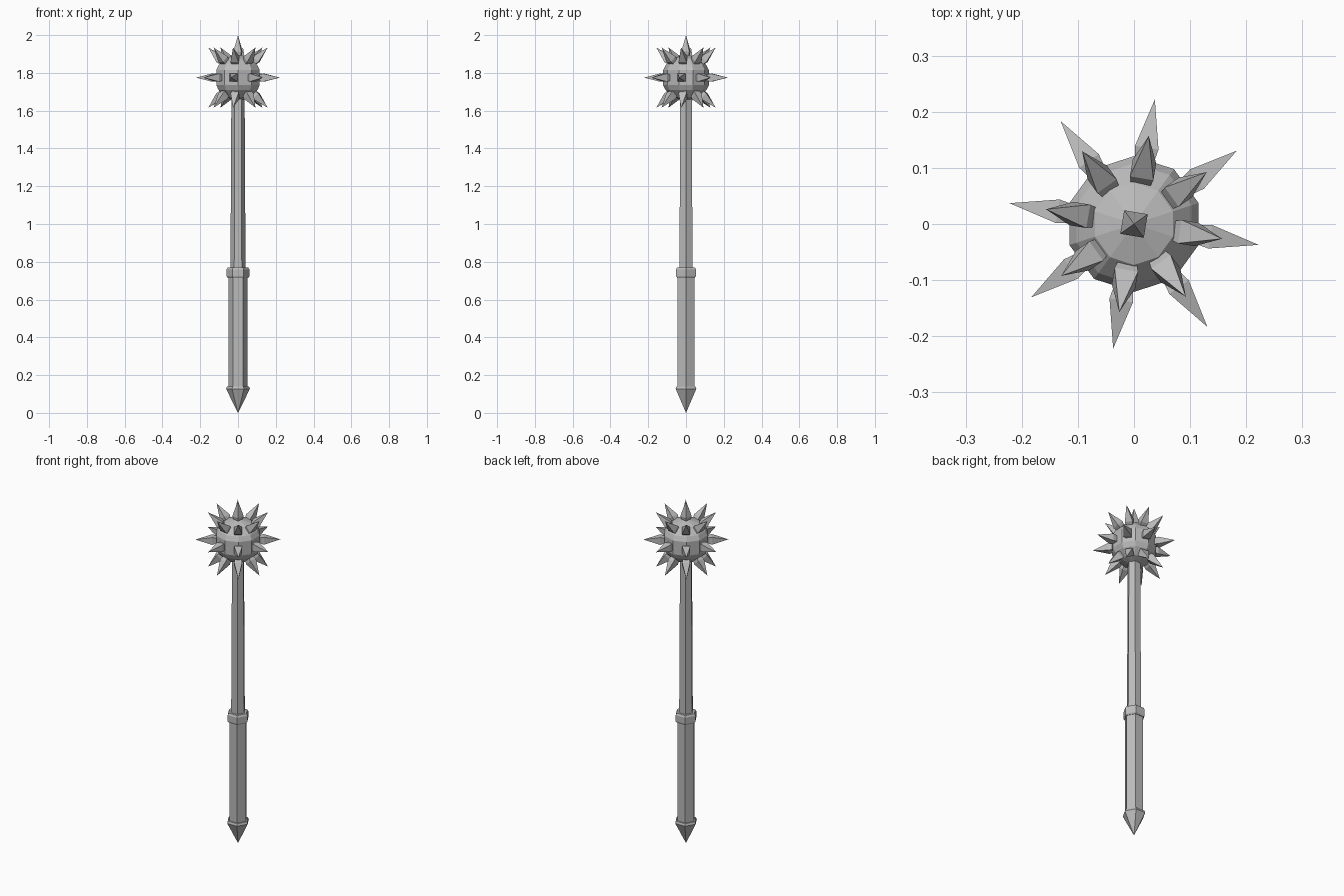
import bpy
import bmesh
from math import cos, sin, pi, radians
from mathutils import Matrix

cube = bpy.data.objects.get("Cube")
if cube:
    bpy.data.objects.remove(cube, do_unlink=True)

# One plain steel colour for the whole weapon
steel = bpy.data.materials.new("grey_steel")
steel.use_nodes = True
colour = (0.5, 0.5, 0.5, 1)
steel.diffuse_color = colour
steel.node_tree.nodes["Principled BSDF"].inputs["Base Color"].default_value = colour


def lathe(name, profile, sides, start=0.0, matrix=Matrix()):
    """Flat-sided solid from (radius, height) pairs, bottom to top."""
    bm = bmesh.new()
    rings = []
    for r, z in profile:
        if r == 0:
            rings.append([bm.verts.new((0, 0, z))] * sides)
        else:
            angles = [start + 2 * pi * i / sides for i in range(sides)]
            rings.append([bm.verts.new((r * cos(a), r * sin(a), z)) for a in angles])
    for low, high in zip(rings, rings[1:]):
        for i in range(sides):
            j = (i + 1) % sides
            corners = [low[i], low[j], high[j], high[i]]
            bm.faces.new(list(dict.fromkeys(corners)))
    # Close open ends
    for ring, (r, z) in ((rings[0], profile[0]), (rings[-1], profile[-1])):
        if r > 0:
            bm.faces.new(ring)
    bmesh.ops.recalc_face_normals(bm, faces=bm.faces)
    bm.transform(matrix)
    mesh = bpy.data.meshes.new(name)
    bm.to_mesh(mesh)
    bm.free()
    mesh.materials.append(steel)
    obj = bpy.data.objects.new(name, mesh)
    bpy.context.collection.objects.link(obj)
    return obj


# Six-sided handle parts
lathe("pommel", [(0, 0), (0.063, 0.127), (0.058, 0.14)], 6)
lathe("grip", [(0.051, 0.13), (0.051, 0.73)], 6)
lathe("collar", [(0.054, 0.715), (0.06, 0.723), (0.06, 0.76), (0.054, 0.77)], 6)
lathe("shaft", [(0.04, 0.75), (0.035, 1.7)], 6)

# Faceted ball
HEAD_Z = 1.775
half = [(0.121, 0.04), (0.108, 0.066), (0.073, 0.102), (0, 0.125)]
ball = [(r, -z) for r, z in reversed(half)] + half
lathe("ball", ball, 10, pi / 2, Matrix.Translation((0, 0, HEAD_Z)))

# Four-sided spikes, flared near the base and pointed at the end
SPIKE = [(0.02, 0.1), (0.03, 0.138), (0, 0.225)]


def spike(name, tilt, turn):
    place = (Matrix.Translation((0, 0, HEAD_Z))
             @ Matrix.Rotation(radians(turn), 4, "Z")
             @ Matrix.Rotation(radians(tilt), 4, "Y"))
    lathe(name, SPIKE, 4, pi / 4, place)


TURN = -9.5
spike("top_spike", 0, TURN)
for row, tilt in (("upper", 45), ("middle", 90), ("lower", 135)):
    for i in range(8):
        spike(f"{row}_spike_{i + 1}", tilt, TURN + 45 * i)
